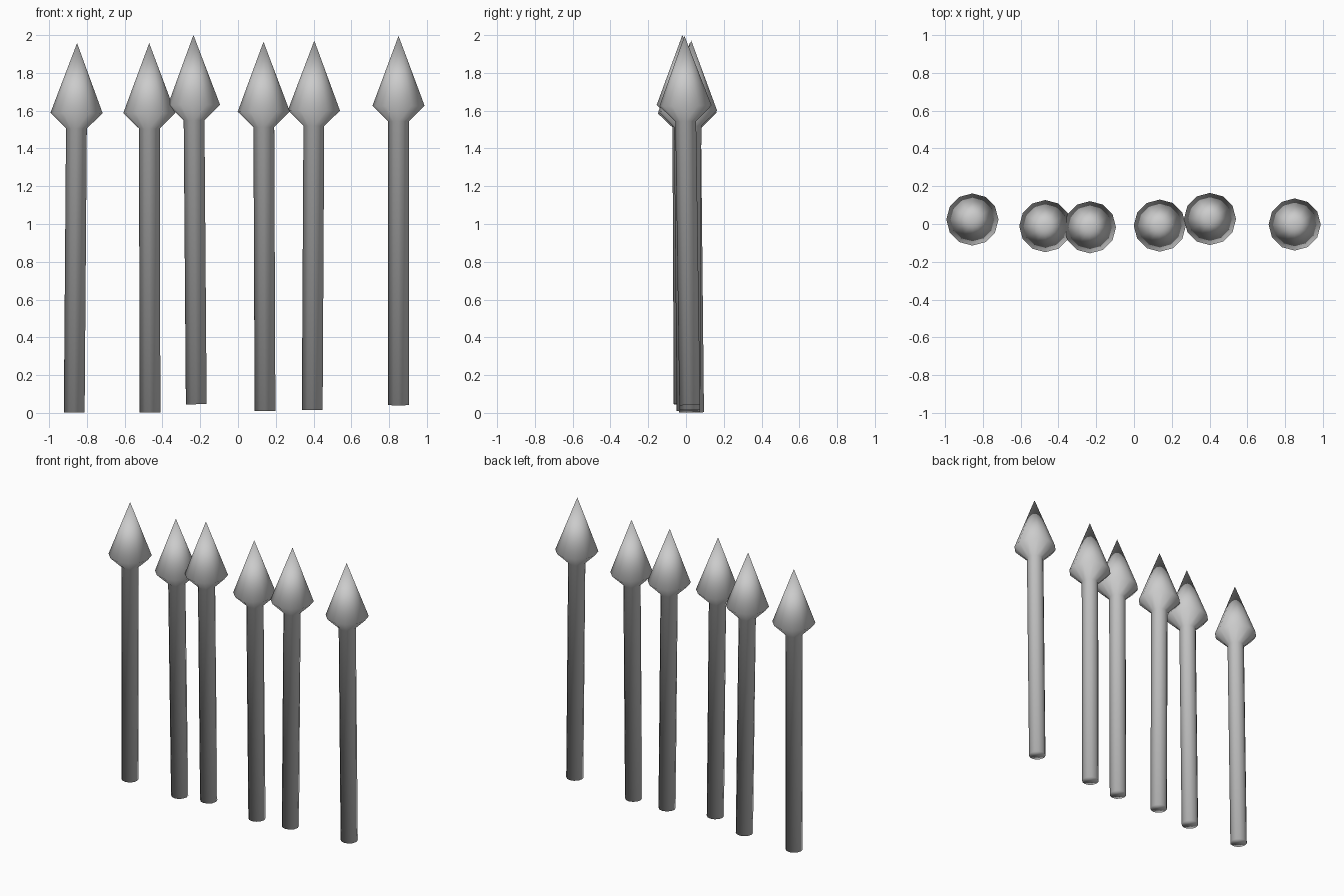
import bpy, bmesh, math
from mathutils import Vector

if "Cube" in bpy.data.objects:
    bpy.data.objects.remove(bpy.data.objects["Cube"])

SIDES = 12
# (radius, height) of the rings below the tip
PROFILE = [(0.055, 0.0), (0.055, 1.503), (0.138, 1.585)]
LENGTH = 1.955

# base point and tip of each slightly leaning post
POSTS = [
    ((-0.867, 0.040, 0.003), (-0.852, 0.020)),
    ((-0.466, 0.018, 0.003), (-0.470, -0.018)),
    ((-0.221, -0.010, 0.046), (-0.236, -0.019)),
    ((0.143, 0.006, 0.010), (0.135, -0.012)),
    ((0.393, 0.020, 0.016), (0.404, 0.028)),
    ((0.850, 0.020, 0.041), (0.850, -0.008)),
]


def spiked_post(name, base, tip_xy):
    bm = bmesh.new()
    # shaft and flared shoulder rings
    rings = []
    for r, z in PROFILE:
        rings.append([bm.verts.new((r * math.cos(2 * math.pi * i / SIDES),
                                    r * math.sin(2 * math.pi * i / SIDES), z))
                      for i in range(SIDES)])
    bm.faces.new(rings[0][::-1])
    for a, b in zip(rings, rings[1:]):
        for i in range(SIDES):
            j = (i + 1) % SIDES
            bm.faces.new((a[i], a[j], b[j], b[i]))
    # pointed head
    tip = bm.verts.new((0, 0, LENGTH))
    for i in range(SIDES):
        bm.faces.new((rings[-1][i], rings[-1][(i + 1) % SIDES], tip))
    for f in bm.faces:
        f.smooth = True
    mesh = bpy.data.meshes.new(name)
    bm.to_mesh(mesh)
    bm.free()
    obj = bpy.data.objects.new(name, mesh)
    bpy.context.collection.objects.link(obj)
    # stand on the base point and lean towards the tip
    lean = Vector((tip_xy[0] - base[0], tip_xy[1] - base[1], LENGTH))
    obj.location = base
    obj.rotation_mode = 'QUATERNION'
    obj.rotation_quaternion = Vector((0, 0, 1)).rotation_difference(lean)


for n, (base, tip_xy) in enumerate(POSTS, 1):
    spiked_post(f"spiked_post_{n}", base, tip_xy)
